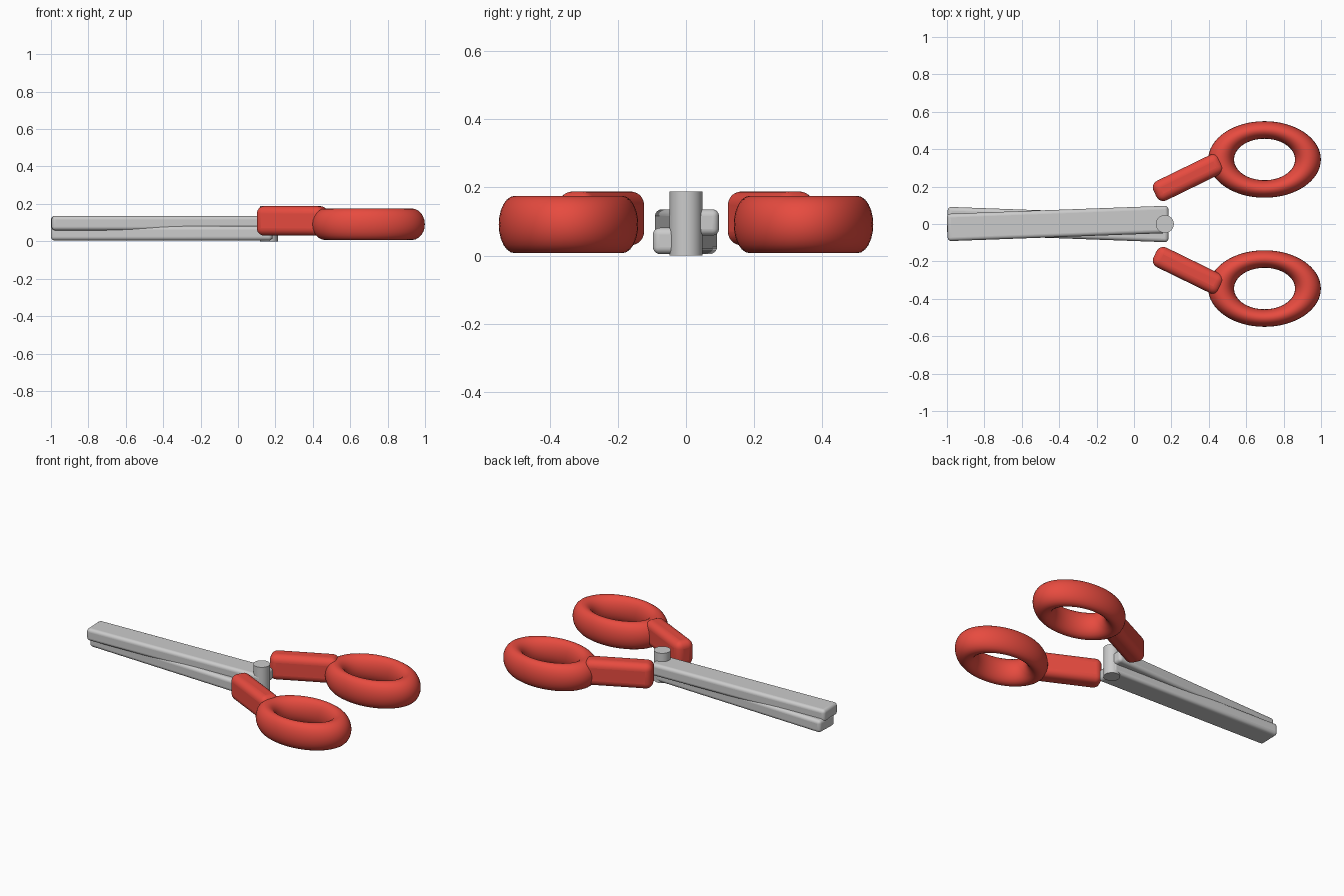
import bpy
from math import radians

default = bpy.data.objects.get("Cube")
if default:
    bpy.data.objects.remove(default, do_unlink=True)

red = bpy.data.materials.new("red_plastic")
red.use_nodes = True
red.diffuse_color = (0.8, 0.07, 0.05, 1)
red.node_tree.nodes["Principled BSDF"].inputs["Base Color"].default_value = red.diffuse_color


def finish(name, material=None):
    """Name the new object, apply its scale and smooth it."""
    obj = bpy.context.object
    obj.name = name
    bpy.ops.object.transform_apply(location=False, rotation=False, scale=True)
    bpy.ops.object.shade_smooth_by_angle(angle=radians(35))
    if material:
        obj.data.materials.append(material)
    return obj


def rounded_bar(name, center, size, angle, radius, material=None):
    """Box with rounded edges, turned about z."""
    bpy.ops.mesh.primitive_cube_add(size=1, location=center, rotation=(0, 0, radians(angle)))
    bpy.context.object.scale = size
    obj = finish(name, material)
    bevel = obj.modifiers.new("rounding", 'BEVEL')
    bevel.width = radius
    bevel.segments = 6
    # keep the bevel ahead of the smoothing
    obj.modifiers.move(len(obj.modifiers) - 1, 0)
    return obj


# Two blades crossing at a shallow angle, one above the other
for name, z, side in (("upper_blade", 0.097, 1), ("lower_blade", 0.043, -1)):
    rounded_bar(name, (-0.406, 0.003 * side, z), (1.185, 0.146, 0.077), 2.1 * side, 0.02)

# Pivot pin
bpy.ops.mesh.primitive_cylinder_add(vertices=32, radius=0.048, depth=0.188,
                                    location=(0.165, 0, 0.094))
finish("pivot_pin")

# Handles: a slanted grip and an oval finger ring on each side
for label, side in (("back", 1), ("front", -1)):
    rounded_bar(label + "_grip", (0.29, 0.248 * side, 0.109), (0.395, 0.116, 0.158),
                26 * side, 0.04, red)
    bpy.ops.mesh.primitive_torus_add(location=(0.698, 0.345 * side, 0.091),
                                     major_radius=0.232, minor_radius=0.069,
                                     major_segments=64, minor_segments=24)
    bpy.context.object.scale = (1, 0.68, 1.22)
    finish(label + "_finger_ring", red)
